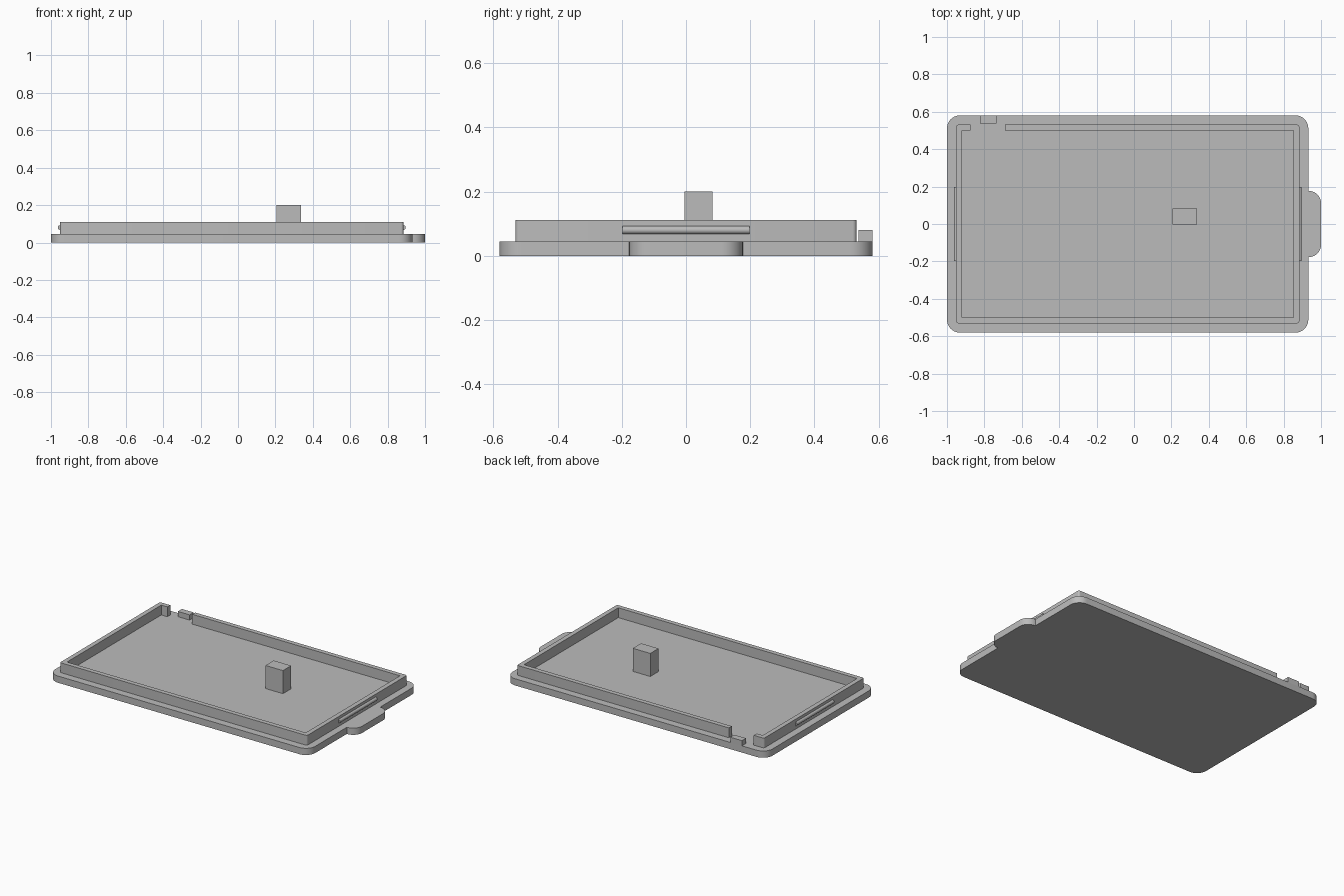
import bpy
import bmesh
from math import cos, sin, pi

cube = bpy.data.objects.get("Cube")
if cube:
    bpy.data.objects.remove(cube, do_unlink=True)

grey = bpy.data.materials.new("plain grey")
grey.use_nodes = True
colour = (0.5, 0.5, 0.5, 1)
grey.diffuse_color = colour
grey.node_tree.nodes["Principled BSDF"].inputs["Base Color"].default_value = colour

PLATE_TOP = 0.045
WALL_TOP = 0.111


def arc(cx, cy, r, quarter, steps=10):
    """Quarter circle, counter-clockwise, starting at quarter * 90 degrees."""
    angles = [(quarter + i / steps) * pi / 2 for i in range(steps + 1)]
    return [(cx + r * cos(a), cy + r * sin(a)) for a in angles]


def extrude(name, outline, z0, z1, smooth=True):
    """Solid prism from a counter-clockwise outline."""
    bm = bmesh.new()
    face = bm.faces.new([bm.verts.new((x, y, z0)) for x, y in outline])
    up = bmesh.ops.extrude_face_region(bm, geom=[face], use_keep_orig=True)
    for v in up["geom"]:
        if isinstance(v, bmesh.types.BMVert):
            v.co.z = z1
    bmesh.ops.recalc_face_normals(bm, faces=bm.faces)
    mesh = bpy.data.meshes.new(name)
    bm.to_mesh(mesh)
    bm.free()
    obj = bpy.data.objects.new(name, mesh)
    bpy.context.collection.objects.link(obj)
    finish(obj, smooth)
    return obj


def finish(obj, smooth):
    obj.data.materials.append(grey)
    if smooth:
        bpy.ops.object.select_all(action="DESELECT")
        obj.select_set(True)
        bpy.context.view_layer.objects.active = obj
        bpy.ops.object.shade_smooth_by_angle()


def box(name, x0, x1, y0, y1, z0, z1):
    extrude(name, [(x0, y0), (x1, y0), (x1, y1), (x0, y1)], z0, z1, False)


# Base plate with rounded corners and a pull tab on its left edge
R, X0, X1, Y = 0.07, -1.0, 0.932, 0.581
TAB_Y, TAB_R = 0.177, 0.066
plate = arc(X0 + R, -Y + R, R, 2) + arc(X1 - R, -Y + R, R, 3)
plate += [(X1, -TAB_Y)] + arc(1 - TAB_R, -TAB_Y + TAB_R, TAB_R, 3)
plate += arc(1 - TAB_R, TAB_Y - TAB_R, TAB_R, 0) + [(X1, TAB_Y)]
plate += arc(X1 - R, Y - R, R, 0) + arc(X0 + R, Y - R, R, 1)
extrude("base_plate", plate, 0, PLATE_TOP)

# Raised rim wall, open at a gap in the back
WX0, WX1, WY, T, r = -0.951, 0.884, 0.531, 0.031, 0.012
GAP0, GAP1 = -0.875, -0.69
rim = [(GAP0, WY)] + arc(WX0 + r, WY - r, r, 1, 4) + arc(WX0 + r, -WY + r, r, 2, 4)
rim += arc(WX1 - r, -WY + r, r, 3, 4) + arc(WX1 - r, WY - r, r, 0, 4)
rim += [(GAP1, WY), (GAP1, WY - T), (WX1 - T, WY - T), (WX1 - T, -WY + T)]
rim += [(WX0 + T, -WY + T), (WX0 + T, WY - T), (GAP0, WY - T)]
extrude("rim_wall", rim, PLATE_TOP, WALL_TOP)

# Rounded snap ridges on both end walls
for name, x in (("right_snap_ridge", WX0), ("left_snap_ridge", WX1)):
    bpy.ops.mesh.primitive_cylinder_add(
        vertices=24, radius=0.0125, depth=0.396, location=(x, 0, 0.08),
        rotation=(pi / 2, 0, 0))
    ridge = bpy.context.object
    ridge.name = name
    finish(ridge, True)

# Post on the floor and small block by the gap
box("post", 0.207, 0.337, -0.004, 0.083, PLATE_TOP, 0.2)
box("edge_block", -0.823, -0.736, 0.538, Y, PLATE_TOP, 0.08)
